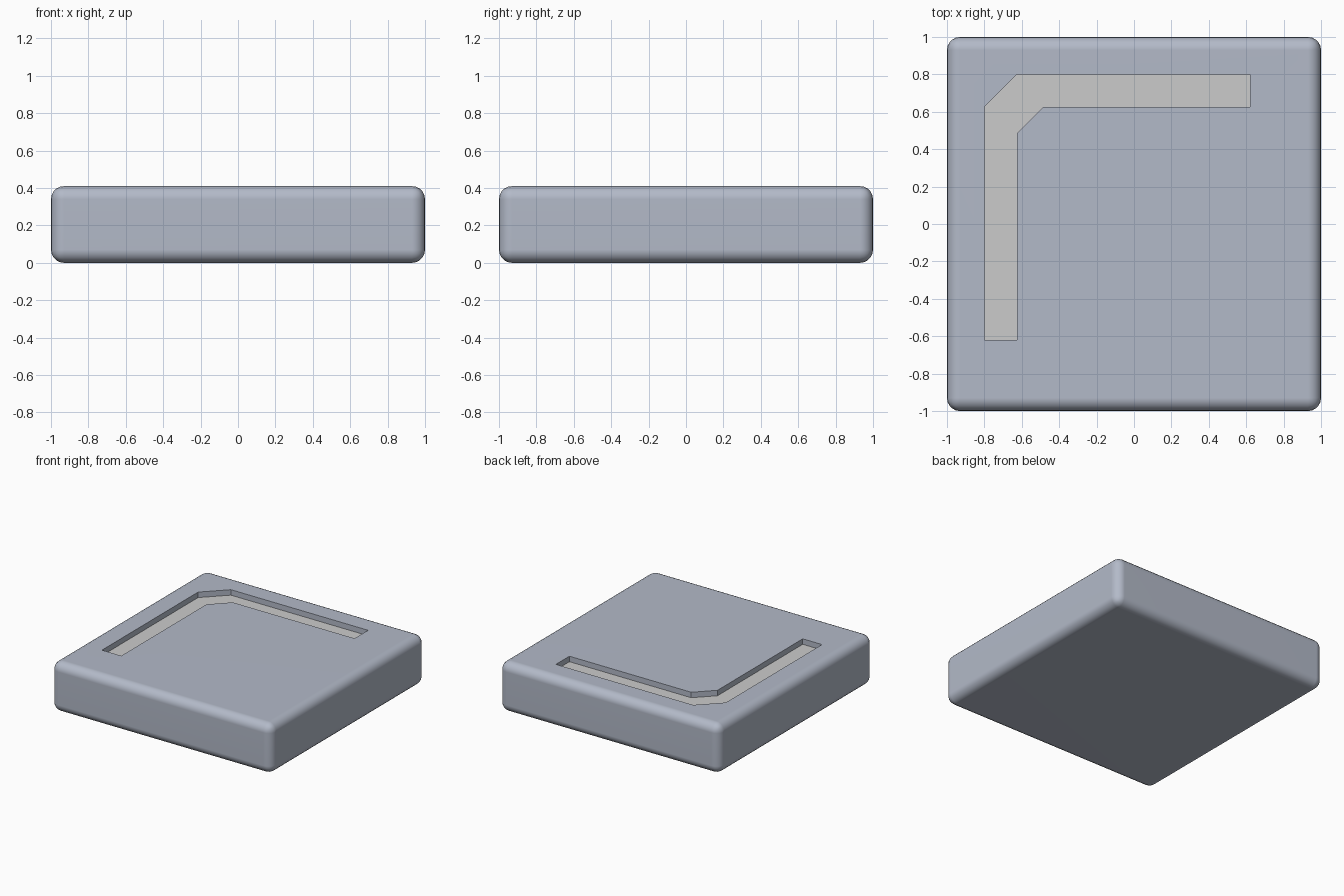
import bpy, bmesh, math

if "Cube" in bpy.data.objects:
    bpy.data.objects.remove(bpy.data.objects["Cube"])

SIZE, HEIGHT, RADIUS = 2.0, 0.41, 0.07
GROOVE_DEPTH, INLAY = 0.045, 0.015

# Corner-shaped outline of the groove, seen from above
OUTLINE = [(-0.80, -0.62), (-0.625, -0.62), (-0.625, 0.485), (-0.485, 0.625),
           (0.62, 0.625), (0.62, 0.80), (-0.625, 0.80), (-0.80, 0.625)]


def add_object(name, bm):
    bmesh.ops.recalc_face_normals(bm, faces=bm.faces)
    mesh = bpy.data.meshes.new(name)
    bm.to_mesh(mesh)
    bm.free()
    obj = bpy.data.objects.new(name, mesh)
    bpy.context.collection.objects.link(obj)
    return obj


def prism(name, outline, z0, z1):
    bm = bmesh.new()
    face = bm.faces.new([bm.verts.new((x, y, z0)) for x, y in outline])
    ext = bmesh.ops.extrude_face_region(bm, geom=[face])
    verts = [g for g in ext["geom"] if isinstance(g, bmesh.types.BMVert)]
    bmesh.ops.translate(bm, verts=verts, vec=(0, 0, z1 - z0))
    return add_object(name, bm)


def apply_modifiers(obj):
    bpy.ops.object.select_all(action='DESELECT')
    obj.select_set(True)
    bpy.context.view_layer.objects.active = obj
    for mod in list(obj.modifiers):
        bpy.ops.object.modifier_apply(modifier=mod.name)


# Rounded slab
h = SIZE / 2
body = prism("slab", [(-h, -h), (h, -h), (h, h), (-h, h)], 0, HEIGHT)
blue_grey = bpy.data.materials.new("blue_grey")
blue_grey.diffuse_color = (0.45, 0.49, 0.58, 1)
blue_grey.use_nodes = True
blue_grey.node_tree.nodes["Principled BSDF"].inputs["Base Color"].default_value = blue_grey.diffuse_color
body.data.materials.append(blue_grey)
bevel = body.modifiers.new("round_edges", 'BEVEL')
bevel.width, bevel.segments = RADIUS, 5

# Groove cut into the top
floor = HEIGHT - GROOVE_DEPTH
cutter = prism("groove_cutter", OUTLINE, floor - INLAY, HEIGHT + 0.1)
cutter.data.materials.append(blue_grey)
cutter.hide_render = True
cut = body.modifiers.new("groove", 'BOOLEAN')
cut.operation, cut.solver, cut.object = 'DIFFERENCE', 'EXACT', cutter
apply_modifiers(body)
bpy.data.objects.remove(cutter)

# Smooth rounded edges, crisp groove
bpy.ops.object.shade_smooth_by_angle(angle=math.radians(35))
weighted = body.modifiers.new("flat_panels", 'WEIGHTED_NORMAL')
weighted.keep_sharp = True

# Grey strip lying in the groove
prism("groove_inlay", OUTLINE, floor - INLAY, floor)
